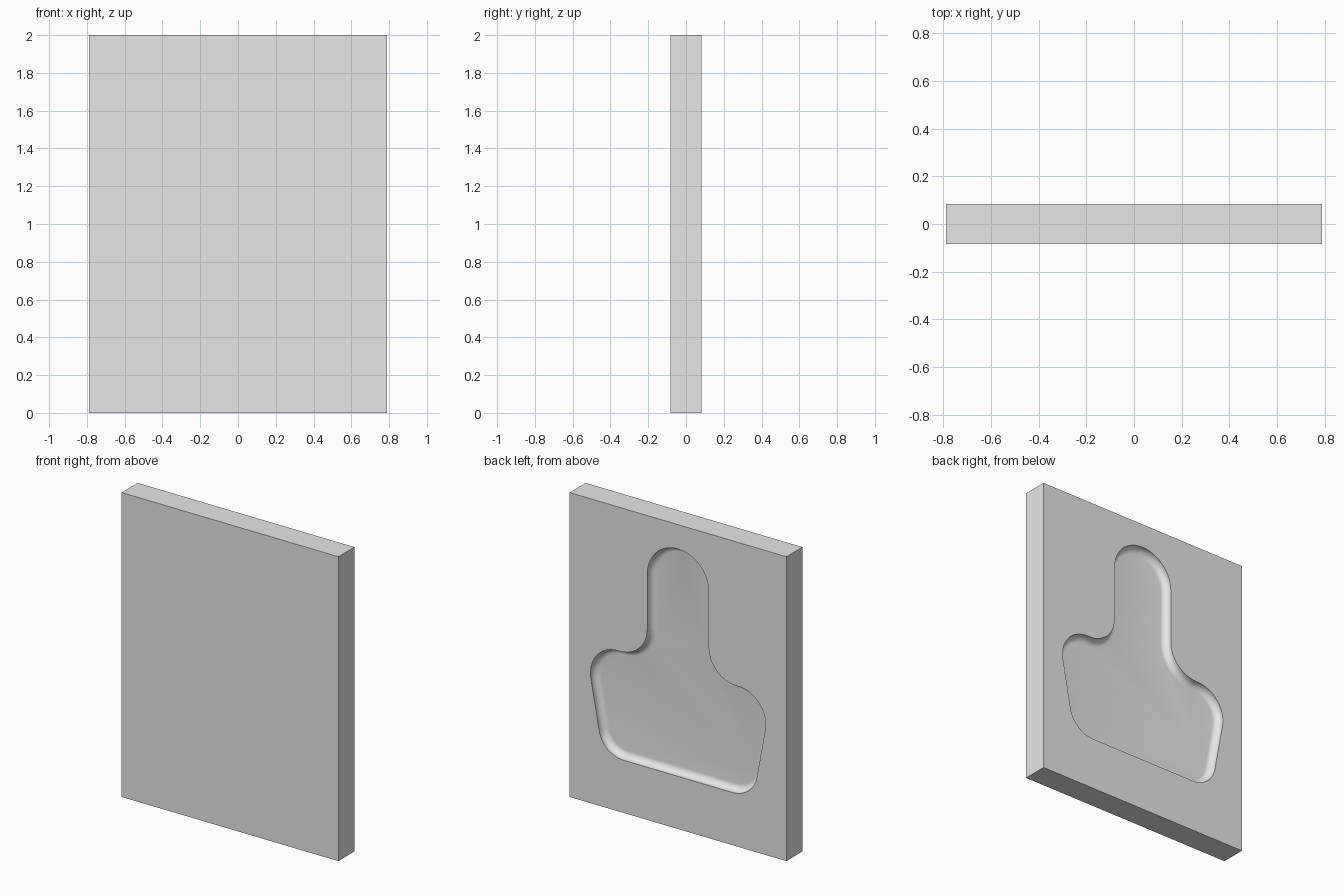
import bpy, bmesh, math
from mathutils import Vector

cube = bpy.data.objects.get("Cube")
if cube:
    bpy.data.objects.remove(cube, do_unlink=True)

HALF_W, HALF_T, HEIGHT = 0.788, 0.083, 2.0
DEPTH, FILLET = 0.05, 0.042


def rounded_outline(corners, steps=12):
    """Replace each (x, z, radius) corner by a tangent arc."""
    points = []
    n = len(corners)
    for i, (x, z, r) in enumerate(corners):
        p = Vector((x, z))
        a = (Vector(corners[i - 1][:2]) - p).normalized()
        b = (Vector(corners[(i + 1) % n][:2]) - p).normalized()
        half = a.angle(b) / 2
        centre = p + (a + b).normalized() * (r / math.sin(half))
        start = p + a * (r / math.tan(half)) - centre
        end = p + b * (r / math.tan(half)) - centre
        sweep = start.angle(end)
        for k in range(steps + 1):
            t = k / steps
            points.append(centre + (start * math.sin((1 - t) * sweep)
                                    + end * math.sin(t * sweep)) / math.sin(sweep))
    return points


def inset(points, distance):
    """Offset a clockwise outline inwards."""
    result = []
    for i, p in enumerate(points):
        d1 = (p - points[i - 1]).normalized()
        d2 = (points[(i + 1) % len(points)] - p).normalized()
        n1, n2 = Vector((d1.y, -d1.x)), Vector((d2.y, -d2.x))
        result.append(p + (n1 + n2) * (distance / (1 + n1.dot(n2))))
    return result


# Pocket outline: right half mirrored to the left, clockwise from the top
half = [(0.223, 1.84, 0.2225), (0.223, 1.055, 0.2),
        (0.677, 1.055, 0.2), (0.546, 0.346, 0.18)]
outline = rounded_outline(half + [(-x, z, r) for x, z, r in reversed(half)])

# Slab with an open back
bm = bmesh.new()
bmesh.ops.create_cube(bm, size=1)
for v in bm.verts:
    v.co = (v.co.x * 2 * HALF_W, v.co.y * 2 * HALF_T, (v.co.z + 0.5) * HEIGHT)
back = max(bm.faces, key=lambda f: f.calc_center_median().y)
border = list(back.edges)
bmesh.ops.delete(bm, geom=[back], context='FACES_ONLY')

# Pocket wall and rounded floor edge as a stack of rings
levels = [(0, 0)]
for k in range(9):
    a = k / 8 * math.pi / 2
    levels.append((FILLET * (1 - math.cos(a)), DEPTH - FILLET * (1 - math.sin(a))))
rings = [[bm.verts.new((p.x, HALF_T - depth, p.y)) for p in inset(outline, d)]
         for d, depth in levels]
count = len(outline)
for upper, lower in zip(rings, rings[1:]):
    for i in range(count):
        j = (i + 1) % count
        bm.faces.new((upper[i], upper[j], lower[j], lower[i]))
bm.faces.new(rings[-1])

# Back face around the pocket
rim = [bm.edges.get((rings[0][i], rings[0][i - 1])) for i in range(count)]
bmesh.ops.triangle_fill(bm, edges=border + rim, use_beauty=True)
bmesh.ops.recalc_face_normals(bm, faces=bm.faces)

mesh = bpy.data.meshes.new("recessed_panel")
bm.to_mesh(mesh)
bm.free()
panel = bpy.data.objects.new("recessed_panel", mesh)
bpy.context.collection.objects.link(panel)

# Plain grey material
grey = bpy.data.materials.new("light_grey")
grey.use_nodes = True
colour = (0.8, 0.8, 0.8, 1)
grey.diffuse_color = colour
grey.node_tree.nodes["Principled BSDF"].inputs["Base Color"].default_value = colour
mesh.materials.append(grey)

bpy.ops.object.select_all(action='DESELECT')
panel.select_set(True)
bpy.context.view_layer.objects.active = panel
bpy.ops.object.shade_smooth_by_angle(angle=math.radians(30))
